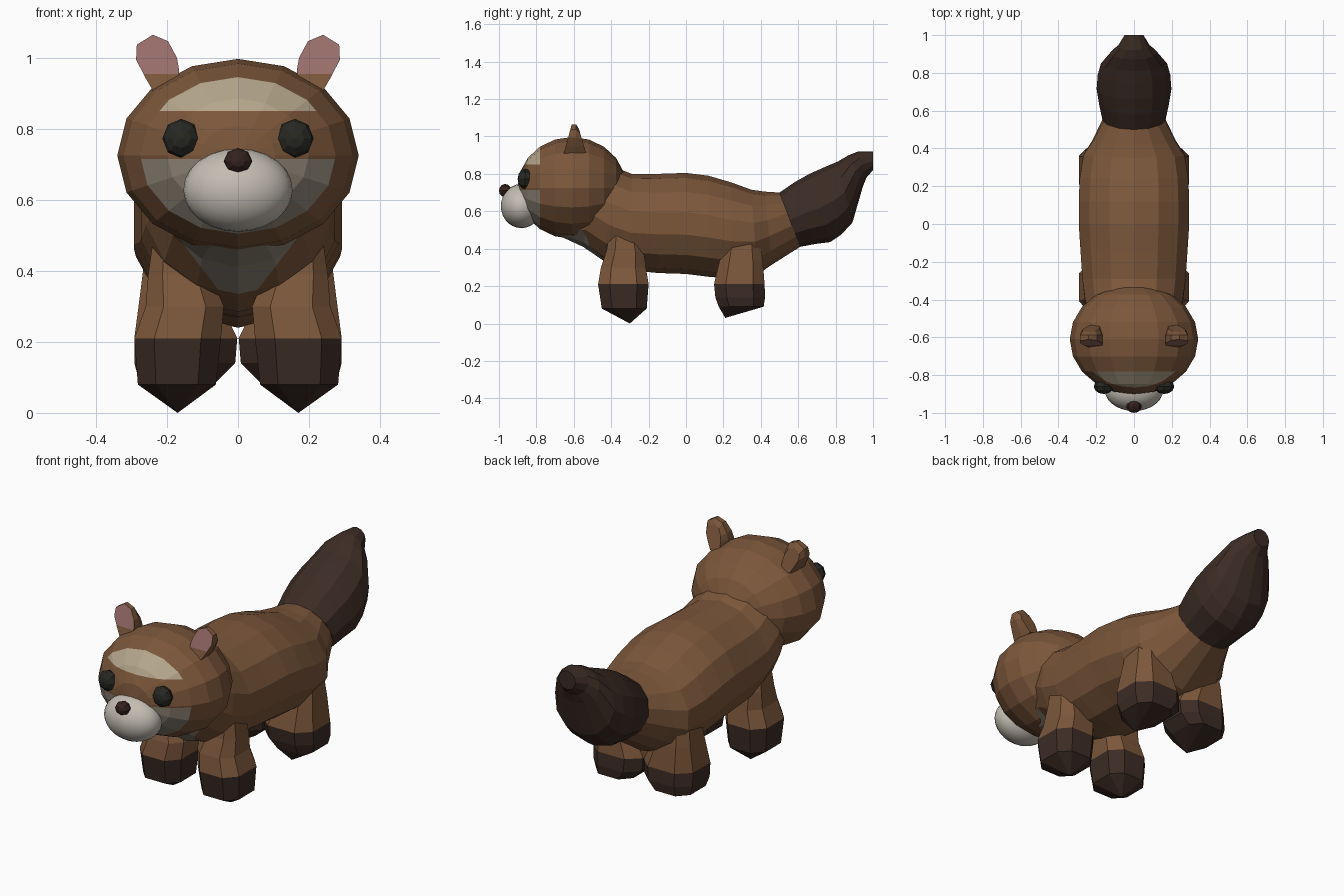
import bpy, bmesh, math
from mathutils import Vector, Matrix

if "Cube" in bpy.data.objects:
    bpy.data.objects.remove(bpy.data.objects["Cube"])


def material(name, rgb):
    m = bpy.data.materials.new(name)
    m.diffuse_color = (*rgb, 1)
    m.use_nodes = True
    m.node_tree.nodes["Principled BSDF"].inputs["Base Color"].default_value = m.diffuse_color
    return m


BROWN = material("brown fur", (0.20, 0.095, 0.043))
DARK = material("dark fur", (0.045, 0.025, 0.018))
CREAM = material("cream fur", (0.46, 0.38, 0.26))
GREY = material("grey fur", (0.27, 0.23, 0.18))
WHITE = material("pale muzzle", (0.55, 0.51, 0.45))
BLACK = material("eye black", (0.02, 0.02, 0.017))
NOSE = material("nose brown", (0.035, 0.016, 0.012))
PINK = material("inner ear", (0.33, 0.16, 0.15))


def finish(bm, name, mats, pick=None, smooth=False):
    """Turn a bmesh into an object; pick(centre, normal) gives a material index."""
    bmesh.ops.recalc_face_normals(bm, faces=bm.faces[:])
    for f in bm.faces:
        f.smooth = smooth
        if pick:
            f.material_index = pick(f.calc_center_median(), f.normal)
    me = bpy.data.meshes.new(name)
    bm.to_mesh(me)
    bm.free()
    for m in mats:
        me.materials.append(m)
    ob = bpy.data.objects.new(name, me)
    bpy.context.collection.objects.link(ob)
    return ob


def loft(rings):
    """Skin equal-length rings of points and cap both ends."""
    bm = bmesh.new()
    vs = [[bm.verts.new(p) for p in r] for r in rings]
    n = len(vs[0])
    for a, b in zip(vs, vs[1:]):
        for i in range(n):
            j = (i + 1) % n
            bm.faces.new((a[i], a[j], b[j], b[i]))
    bm.faces.new(vs[0])
    bm.faces.new(vs[-1])
    return bm


def slice_ring(yt, zt, yb, zb, w, n=14):
    """Elliptical section spanning a top point and a bottom point, half-width w."""
    top, bot = Vector((0, yt, zt)), Vector((0, yb, zb))
    mid, up = (top + bot) / 2, (top - bot) / 2
    return [mid + up * math.cos(t) + Vector((w * math.sin(t), 0, 0))
            for t in (2 * math.pi * i / n for i in range(n))]


def cut(bm, co, no, test=lambda f: True):
    faces = [f for f in bm.faces if test(f)]
    geom = set(faces)
    for f in faces:
        geom.update(f.edges)
        geom.update(f.verts)
    bmesh.ops.bisect_plane(bm, geom=list(geom), plane_co=co, plane_no=no)


def ball(name, centre, radii, u, v, mat, smooth=False):
    """Ellipsoid with its poles along y."""
    bm = bmesh.new()
    m = Matrix.Translation(centre) @ Matrix.Diagonal((*radii, 1)) @ Matrix.Rotation(math.pi / 2, 4, 'X')
    bmesh.ops.create_uvsphere(bm, u_segments=u, v_segments=v, radius=1, matrix=m)
    return finish(bm, name, [mat], smooth=smooth) if name else bm


# Body, with a light chest patch tapering downwards
body = loft([slice_ring(*r) for r in (
    (-0.62, 0.68, -0.68, 0.47, 0.17), (-0.46, 0.88, -0.55, 0.41, 0.235),
    (-0.38, 0.835, -0.44, 0.335, 0.265), (-0.29, 0.80, -0.30, 0.285, 0.28),
    (-0.15, 0.80, -0.15, 0.27, 0.29), (0.0, 0.805, 0.0, 0.265, 0.30),
    (0.12, 0.79, 0.12, 0.25, 0.30), (0.24, 0.755, 0.24, 0.24, 0.295),
    (0.35, 0.715, 0.38, 0.26, 0.275), (0.42, 0.705, 0.46, 0.315, 0.225),
    (0.50, 0.70, 0.61, 0.41, 0.165))])
for s in (-1, 1):
    cut(body, (s * 0.05, 0, 0.34), (s * 0.13, 0, -0.10),
        lambda f: f.calc_center_median().y < -0.4 and f.calc_center_median().z < 0.56)


def chest(c, n):
    return int(c.y < -0.43 and c.z < 0.5 and n.z < -0.2 and abs(c.x) < 0.05 + (c.z - 0.34) * 0.77)


finish(body, "body", [BROWN, GREY], chest)

# Bushy upturned tail
finish(loft([slice_ring(*r, n=12) for r in (
    (0.50, 0.70, 0.61, 0.41, 0.168), (0.58, 0.755, 0.69, 0.425, 0.185),
    (0.66, 0.80, 0.77, 0.435, 0.198), (0.75, 0.84, 0.83, 0.475, 0.192),
    (0.81, 0.865, 0.89, 0.54, 0.175), (0.87, 0.90, 0.945, 0.73, 0.125),
    (0.92, 0.92, 0.965, 0.78, 0.085), (1.0, 0.92, 1.0, 0.82, 0.05))]), "tail", [DARK])


# Legs: boxy eight-sided columns with dark pointed paws
def leg_ring(z, cx, cy, rx, ry, s):
    def box(v):
        return math.copysign(abs(v) ** 0.7, v) / 0.946
    return [Vector((s * (cx + rx * box(math.cos(t))), cy + ry * box(math.sin(t)), z))
            for t in (math.pi / 8 + math.pi * i / 4 for i in range(8))]


def leg(name, sections, tip, s):
    bm = loft([leg_ring(*r, s) for r in sections])
    bm.faces.ensure_lookup_table()
    apex = bmesh.ops.poke(bm, faces=[bm.faces[-1]])["verts"][0]
    apex.co = (s * tip[0], tip[1], tip[2])
    finish(bm, name, [BROWN, DARK], lambda c, n: int(c.z < 0.209))


for s, side in ((-1, "left"), (1, "right")):
    leg("front_leg_" + side, ((0.48, 0.17, -0.33, 0.07, 0.08), (0.39, 0.165, -0.325, 0.088, 0.10),
                              (0.30, 0.15, -0.335, 0.11, 0.12), (0.21, 0.17, -0.335, 0.122, 0.135),
                              (0.08, 0.172, -0.33, 0.11, 0.12)), (0.17, -0.30, 0.0), s)
    leg("hind_leg_" + side, ((0.46, 0.17, 0.30, 0.09, 0.09), (0.34, 0.17, 0.295, 0.105, 0.115),
                             (0.21, 0.147, 0.285, 0.145, 0.135), (0.14, 0.15, 0.29, 0.142, 0.133),
                             (0.09, 0.168, 0.295, 0.11, 0.12)), (0.17, 0.21, 0.03), s)

# Head with brow band, brown mask and pale cheeks
head = ball(None, (0, -0.61, 0.725), (0.34, 0.292, 0.272), 16, 10, None)
cut(head, (0, -0.78, 0), (0, 1, 0))
for z in (0.715, 0.85):
    cut(head, (0, 0, z), (0, 0, 1), lambda f: f.calc_center_median().y < -0.779)


def face_colour(c, n):
    if c.y > -0.78 or 0.715 < c.z < 0.85:
        return 0
    return 1 if c.z > 0.85 else 2


finish(head, "head", [BROWN, CREAM, GREY], face_colour)

# Muzzle, nose and eyes
ball("muzzle", (0, -0.88, 0.628), (0.154, 0.11, 0.118), 24, 14, WHITE, smooth=True)
ball("nose", (0, -0.967, 0.71), (0.04, 0.033, 0.036), 8, 6, NOSE)
for s, side in ((-1, "left"), (1, "right")):
    ball("eye_" + side, (s * 0.16, -0.86, 0.773), (0.053, 0.04, 0.055), 8, 6, BLACK)

# Ears: outline tapered towards the back, pink front
outline = ((0.165, 0.90), (0.166, 0.967), (0.172, 1.0), (0.197, 1.047), (0.24, 1.065),
           (0.285, 1.037), (0.287, 0.995), (0.262, 0.946), (0.235, 0.90))
for s, side in ((-1, "left"), (1, "right")):
    rings = []
    for y0, lean, k in ((-0.65, 0.27, 1), (-0.59, 0.02, 1), (-0.54, -0.22, 0.75)):
        rings.append([Vector((s * (0.228 + k * (x - 0.228)), y0 + lean * (z - 0.92),
                              0.96 + k * (z - 0.96))) for x, z in outline])
    ear = loft(rings)
    cut(ear, (0, 0, 0.955), (0, 0, 1))
    finish(ear, "ear_" + side, [BROWN, PINK], lambda c, n: int(n.y < -0.8 and c.z > 0.955))
